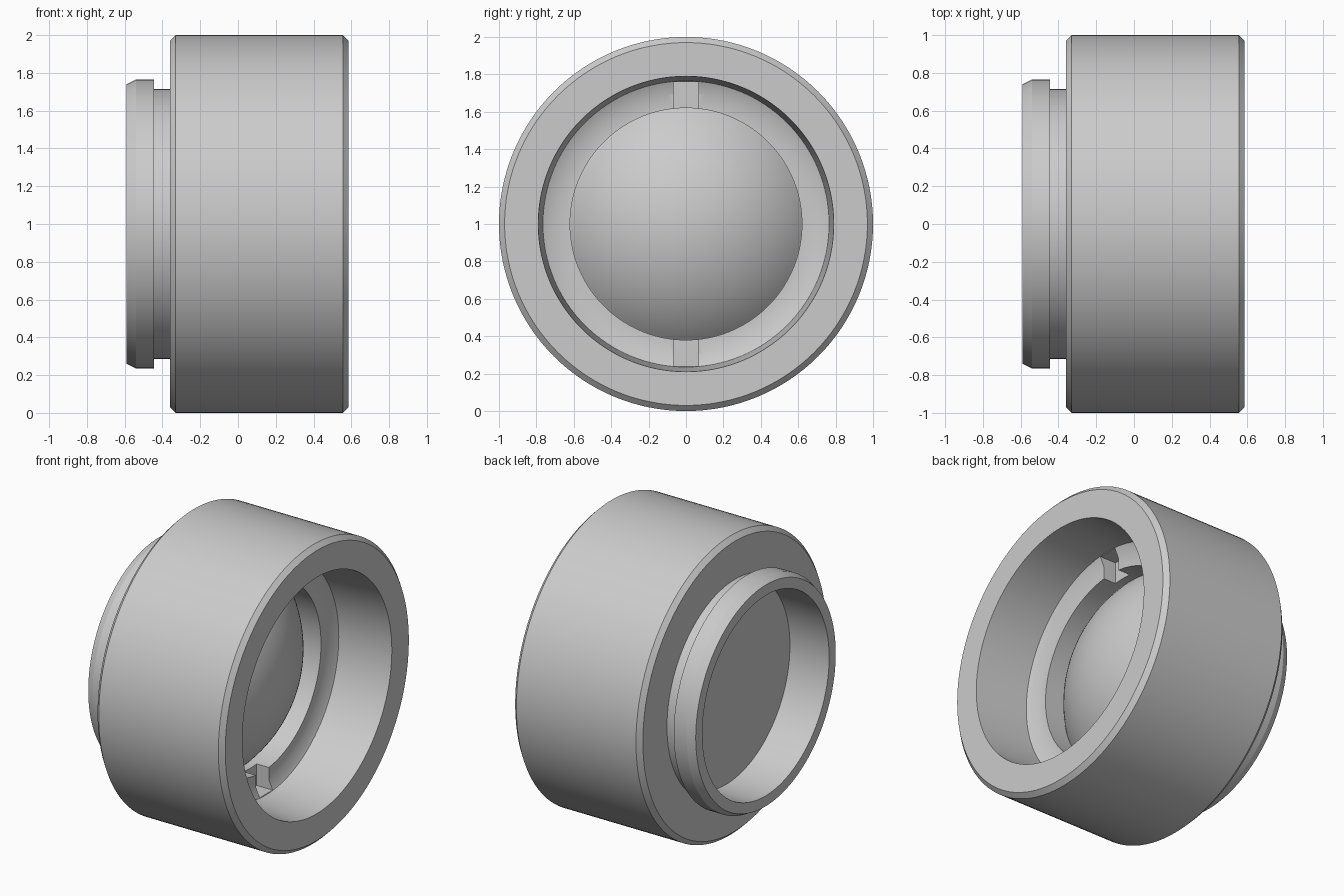
import bpy, bmesh, math
from mathutils import Matrix

cube = bpy.data.objects.get("Cube")
if cube:
    bpy.data.objects.remove(cube, do_unlink=True)

SEGMENTS = 128

grey = bpy.data.materials.new("plain grey")
grey.use_nodes = True
COLOUR = (0.6, 0.6, 0.6, 1)
grey.diffuse_color = COLOUR
grey.node_tree.nodes["Principled BSDF"].inputs["Base Color"].default_value = COLOUR


def finish(name, bm):
    """Turn a bmesh into a scene object standing around the axis z = 1."""
    bmesh.ops.recalc_face_normals(bm, faces=bm.faces)
    mesh = bpy.data.meshes.new(name)
    bm.to_mesh(mesh)
    bm.free()
    mesh.materials.append(grey)
    obj = bpy.data.objects.new(name, mesh)
    obj.location.z = 1
    bpy.context.collection.objects.link(obj)
    return obj


def lathe(name, profile, closed):
    """Spin (x, radius) points around the x axis."""
    bm = bmesh.new()
    verts = [bm.verts.new((x, 0, r)) for x, r in profile]
    edges = [bm.edges.new(pair) for pair in zip(verts, verts[1:])]
    if closed:
        edges.append(bm.edges.new((verts[-1], verts[0])))
    bmesh.ops.spin(bm, geom=verts + edges, cent=(0, 0, 0), axis=(1, 0, 0),
                   angle=math.tau, steps=SEGMENTS, use_merge=True)
    bmesh.ops.remove_doubles(bm, verts=bm.verts, dist=1e-5)
    return finish(name, bm)


def smooth(obj):
    bpy.ops.object.select_all(action='DESELECT')
    obj.select_set(True)
    bpy.context.view_layer.objects.active = obj
    bpy.ops.object.shade_smooth_by_angle(angle=math.radians(25))


# Housing: rear flange, neck, chamfered barrel, tapered bore and retaining lip
housing = lathe("housing", [
    (-0.59, 0.67), (-0.59, 0.74), (-0.54, 0.765), (-0.445, 0.765),
    (-0.445, 0.715), (-0.36, 0.715), (-0.36, 0.97), (-0.33, 1.0),
    (0.555, 1.0), (0.585, 0.97), (0.585, 0.79), (0.21, 0.765),
    (0.18, 0.70), (0.18, 0.62), (-0.10, 0.62), (-0.10, 0.67)], True)

# Spanner slots across the retaining lip, top and bottom
bm = bmesh.new()
bmesh.ops.create_cube(bm, size=1, matrix=Matrix.Translation((0.19, 0, 0))
                      @ Matrix.Diagonal((0.20, 0.136, 1.52, 1)))
cutter = finish("slot_cutter", bm)
cutter.hide_render = True
cut = housing.modifiers.new("slots", 'BOOLEAN')
cut.operation = 'DIFFERENCE'
cut.solver = 'EXACT'
cut.object = cutter
bpy.context.view_layer.objects.active = housing
bpy.ops.object.modifier_apply(modifier=cut.name)
bpy.data.objects.remove(cutter, do_unlink=True)
smooth(housing)

# Lens: flat behind, domed in front, rim seated inside the housing
RIM_X, RIM_R, BALL = 0.03, 0.625, 0.88
rim_angle = math.asin(RIM_R / BALL)
centre = RIM_X - BALL * math.cos(rim_angle)
dome = [(centre + BALL * math.cos(rim_angle * i / 20),
         BALL * math.sin(rim_angle * i / 20)) for i in range(20, -1, -1)]
lens = lathe("lens", [(-0.30, 0), (-0.30, 0.68), (-0.15, 0.68),
                      (-0.15, RIM_R)] + dome, False)
smooth(lens)
